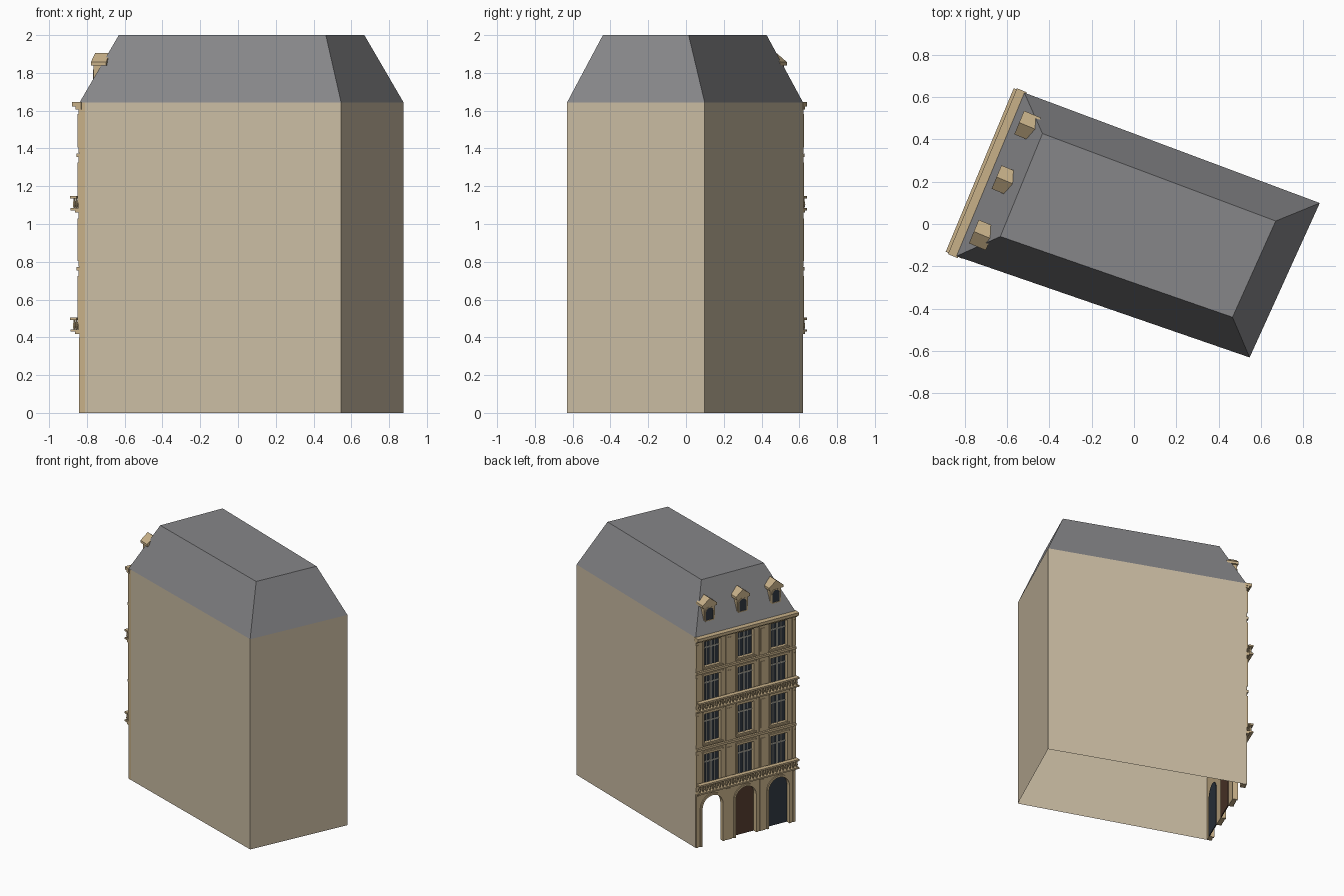
import bpy, bmesh, math
from mathutils import Matrix, Vector

if "Cube" in bpy.data.objects:
    bpy.data.objects.remove(bpy.data.objects["Cube"])

def mat(name, r, g, b):
    m = bpy.data.materials.new(name)
    m.diffuse_color = (r, g, b, 1)
    m.use_nodes = True
    m.node_tree.nodes["Principled BSDF"].inputs["Base Color"].default_value = m.diffuse_color
    return m

WALL = mat("plaster", .60, .51, .37)
STONE = mat("facade stone", .58, .44, .25)
SLATE = mat("slate grey", .24, .24, .25)
GLASS = mat("dark glass", .03, .04, .055)
DOOR = mat("brown wood", .09, .045, .028)
FRAME = mat("window frame", .55, .53, .45)

# Footprint corners; the street facade runs from A to B
A, D, C, B = (-.839, -.152), (.546, -.63), (.877, .099), (-.518, .62)
TOP = [(-.631, -.059), (.465, -.44), (.669, .014), (-.432, .427)]
EAVE = 1.643
U = Vector((B[0] - A[0], B[1] - A[1], 0))
L = U.length
U.normalize()
W = Vector((-U.y, U.x, 0))            # outward normal of the facade
Z = Vector((0, 0, 1))
ORG = Vector((A[0], A[1], 0))
BAYS = [L * (i + .5) / 3 for i in range(3)]

def link(name, me, m):
    me.materials.clear()
    me.materials.append(m)
    ob = bpy.data.objects.new(name, me)
    bpy.context.collection.objects.link(ob)
    return ob

def from_bm(name, bm, m):
    me = bpy.data.meshes.new(name)
    bm.to_mesh(me)
    bm.free()
    return link(name, me, m)

def frame_matrix(x, y, z, o):
    return Matrix((x, y, z)).transposed().to_4x4() if o is None else \
        Matrix.Translation(o) @ Matrix((x, y, z)).transposed().to_4x4()

def plate(name, loops, w0, w1, m):
    """Outline with holes in facade (u, z), thick from w0 to w1."""
    cu = bpy.data.curves.new(name, 'CURVE')
    cu.dimensions = '2D'
    cu.fill_mode = 'BOTH'
    cu.extrude = (w1 - w0) / 2
    for pts in loops:
        s = cu.splines.new('POLY')
        s.points.add(len(pts) - 1)
        for p, (u, z) in zip(s.points, pts):
            p.co = (u, z, 0, 1)
        s.use_cyclic_u = True
        s.use_smooth = False
    tmp = bpy.data.objects.new(name + "_outline", cu)
    bpy.context.collection.objects.link(tmp)
    dg = bpy.context.evaluated_depsgraph_get()
    me = bpy.data.meshes.new_from_object(tmp.evaluated_get(dg))
    bpy.data.objects.remove(tmp)
    me.transform(frame_matrix(U, Z, -W, ORG + W * (w0 + w1) / 2))
    me.name = name
    return link(name, me, m)

def boxes(name, items, m):
    """Boxes given as (u0, u1, w0, w1, z0, z1) in the facade frame."""
    bm = bmesh.new()
    M = frame_matrix(U, W, Z, ORG)
    for u0, u1, w0, w1, z0, z1 in items:
        c = Matrix.Translation(((u0 + u1) / 2, (w0 + w1) / 2, (z0 + z1) / 2))
        s = Matrix.Diagonal((u1 - u0, w1 - w0, z1 - z0, 1))
        bmesh.ops.create_cube(bm, size=1, matrix=M @ c @ s)
    return from_bm(name, bm, m)

def rect(u, hw, z0, z1):
    return [(u - hw, z0), (u + hw, z0), (u + hw, z1), (u - hw, z1)]

def arch(u, r, z0, spring, n=12):
    return [(u - r, z0), (u + r, z0)] + [
        (u + r * math.cos(math.pi * i / n), spring + r * math.sin(math.pi * i / n))
        for i in range(n + 1)]

# Plain side and rear walls, open underneath
bm = bmesh.new()
lo = [bm.verts.new((*p, 0)) for p in (A, D, C, B)]
hi = [bm.verts.new((*p, EAVE)) for p in (A, D, C, B)]
for i in range(3):
    bm.faces.new((lo[i], lo[i + 1], hi[i + 1], hi[i]))
from_bm("side_walls", bm, WALL)

# Mansard roof
bm = bmesh.new()
lo = [bm.verts.new((*p, EAVE)) for p in (A, D, C, B)]
hi = [bm.verts.new((*p, 2)) for p in TOP]
for i in range(4):
    j = (i + 1) % 4
    bm.faces.new((lo[i], lo[j], hi[j], hi[i]))
bm.faces.new(hi)
from_bm("mansard_roof", bm, SLATE)

# Street facade with arches and windows cut out
FLOORS = [(.475, .715), (.80, 1.03), (1.11, 1.325), (1.395, 1.595)]
HW, R, SPRING = .068, .086, .295
wins = [rect(u, HW, *f) for u in BAYS for f in FLOORS]
outer = [(0, 0)]
for u in BAYS:                         # arches reach the ground
    a = arch(u, R, 0, SPRING)
    outer += [a[0]] + a[:1:-1] + [a[1]]
outer += [(L, 0), (L, EAVE), (0, EAVE)]
plate("facade_wall", [outer] + wins, -.03, 0, STONE)

# Arch infills: glass, door, and an open passage
for u, m, n in zip(BAYS, (GLASS, DOOR), ("shop_glass", "street_door")):
    plate(n, [arch(u, R + .002, 0, SPRING)], -.034, -.027, m)

# Arch mouldings
for i, u in enumerate(BAYS):
    a, b = arch(u, R + .016, 0, SPRING), arch(u, R, 0, SPRING)
    plate(f"arch_moulding_{i}", [[a[0]] + a[:1:-1] + [a[1]] + b[1:] + [b[0]]],
          0, .008, STONE)

# Windows: glass, bars, surrounds, sills and lintels
glass, bars, trim = [], [], []
for u in BAYS:
    for z0, z1 in FLOORS:
        glass.append((u - HW, u + HW, -.032, -.026, z0, z1))
        zt = z0 + (z1 - z0) * .7
        bars += [(u - .005, u + .005, -.026, -.018, z0, z1),
                 (u - HW, u + HW, -.026, -.019, zt - .004, zt + .004)]
        for s in (-1, 1):
            e = u + s * (HW + .007)
            trim.append((e - .007, e + .007, 0, .007, z0 - .01, z1 + .012))
            q = u + s * HW / 2
            bars.append((q - .002, q + .002, -.026, -.021, z0, z1))
        trim += [(u - HW, u + HW, 0, .007, z1, z1 + .012),
                 (u - HW - .018, u + HW + .018, 0, .013, z1 + .012, z1 + .022),
                 (u - HW - .016, u + HW + .016, 0, .013, z0 - .016, z0 - .004)]
boxes("window_glass", glass, GLASS)
boxes("window_bars", bars, FRAME)
boxes("window_surrounds", trim, STONE)

# Pilasters between bays on every floor
pil = []
for i in range(4):
    c = L * i / 3
    a, b = max(0, c - .028), min(L, c + .028)
    for z0, z1 in ((.44, .755), (.775, 1.06), (1.08, 1.355), (1.375, 1.613)):
        pil += [(a, b, 0, .007, z0, z1),
                (max(0, c - .017), min(L, c + .017), .007, .011, z0 + .03, z1 - .03)]
    pil.append((max(.003, c - .022), min(L - .003, c + .022), 0, .005, 0, .40))
boxes("pilasters", pil, STONE)

# String courses and main cornice
boxes("string_courses", [(0, L, 0, .017, z, z + .018) for z in (.754, 1.354)], STONE)
boxes("cornice", [(-.003, L + .003, -.01, .022, 1.607, 1.622),
                  (-.006, L + .006, -.01, .04, 1.622, EAVE + .002)], STONE)

# Two full-width balconies with turned balusters
N = 30
for k, z in enumerate((.418, 1.06)):
    boxes(f"balcony_{k}", [(0, L, 0, .025, z, z + .012),
                           (0, L, 0, .052, z + .012, z + .024),
                           (0, L, .018, .054, z + .074, z + .087)], STONE)
    bm = bmesh.new()
    for i in range(N):
        u = .012 + (L - .024) * i / (N - 1)
        for r0, r1, h0, h1 in ((.005, .009, .024, .042), (.009, .004, .042, .074)):
            p = ORG + U * u + W * .035 + Z * (z + (h0 + h1) / 2)
            bmesh.ops.create_cone(bm, segments=6, radius1=r0, radius2=r1,
                                  depth=h1 - h0, matrix=Matrix.Translation(p))
    from_bm(f"balusters_{k}", bm, STONE)

# Dormers with arched windows and gabled caps
for i, u in enumerate(BAYS):
    plate(f"dormer_body_{i}", [rect(u, .046, 1.71, 1.845)], -.11, -.04, STONE)
    plate(f"dormer_glass_{i}", [arch(u, .03, 1.735, 1.80)], -.041, -.037, GLASS)
    plate(f"dormer_moulding_{i}", [arch(u, .037, 1.728, 1.80), arch(u, .03, 1.735, 1.80)],
          -.041, -.034, STONE)
    plate(f"dormer_cap_{i}", [[(u - .06, 1.838), (u + .06, 1.838), (u + .06, 1.857),
                               (u, 1.905), (u - .06, 1.857)]], -.118, -.032, STONE)
